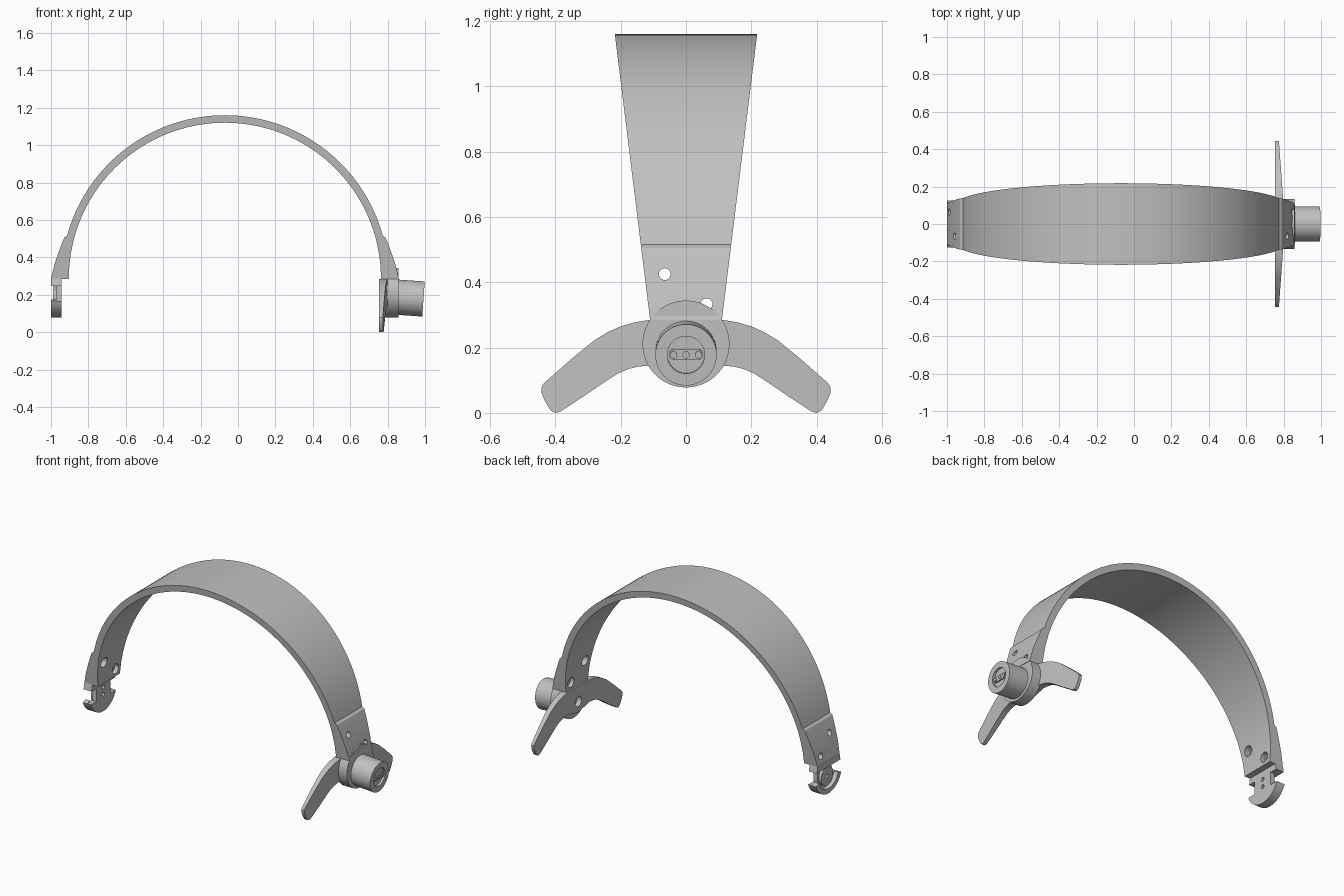
import bpy, bmesh, math
from mathutils import Matrix, Vector

if "Cube" in bpy.data.objects:
    bpy.data.objects.remove(bpy.data.objects["Cube"])

grey = bpy.data.materials.new("light grey")
grey.diffuse_color = (0.53, 0.53, 0.53, 1)
grey.use_nodes = True
grey.node_tree.nodes["Principled BSDF"].inputs["Base Color"].default_value = grey.diffuse_color


def finish(name, bm):
    bmesh.ops.recalc_face_normals(bm, faces=bm.faces)
    me = bpy.data.meshes.new(name)
    bm.to_mesh(me)
    bm.free()
    me.materials.append(grey)
    ob = bpy.data.objects.new(name, me)
    bpy.context.collection.objects.link(ob)
    return ob


def loft(name, rings):
    """Closed four-sided cross-sections joined in sequence, capped at the ends."""
    bm = bmesh.new()
    vs = [[bm.verts.new(p) for p in r] for r in rings]
    for a, b in zip(vs, vs[1:]):
        for i in range(4):
            j = (i + 1) % 4
            bm.faces.new((a[i], a[j], b[j], b[i]))
    bm.faces.new(vs[0])
    bm.faces.new(vs[-1])
    return finish(name, bm)


def prism(name, outline, x0, x1):
    """Outline in (y, z), extruded along x."""
    bm = bmesh.new()
    f = bm.faces.new([bm.verts.new((x0, y, z)) for y, z in outline])
    g = bmesh.ops.extrude_face_region(bm, geom=[f])["geom"]
    bmesh.ops.translate(bm, vec=(x1 - x0, 0, 0),
                        verts=[v for v in g if isinstance(v, bmesh.types.BMVert)])
    return finish(name, bm)


def disc(name, x0, x1, y, z, r, seg=48):
    """Cylinder along x."""
    bm = bmesh.new()
    m = Matrix.Translation(((x0 + x1) / 2, y, z)) @ Matrix.Rotation(math.pi / 2, 4, 'Y')
    bmesh.ops.create_cone(bm, cap_ends=True, segments=seg, radius1=r, radius2=r,
                          depth=x1 - x0, matrix=m)
    return finish(name, bm)


def cut(ob, cutter):
    mod = ob.modifiers.new("cut", 'BOOLEAN')
    mod.operation = 'DIFFERENCE'
    mod.solver = 'EXACT'
    mod.object = cutter
    bpy.context.view_layer.objects.active = ob
    bpy.ops.object.modifier_apply(modifier=mod.name)
    bpy.data.objects.remove(cutter, do_unlink=True)


# Headband: arch with thickened outer pads at both ends, narrowing downwards
CX, CZ, RO, RI = -0.07, 0.285, 0.875, 0.835
half = lambda z: 0.11 + 0.1234 * (z - CZ)
pad = [(0.93, 0.285), (0.912, 0.36), (0.892, 0.42), (0.870, 0.48),
       (0.859, 0.505), (0.844, 0.515)]
right = [((x, z), (math.sqrt(RI**2 - (z - CZ)**2), z)) for x, z in pad]
left = [((-o[0], o[1]), (-i[0], i[1])) for o, i in reversed(right)]
arc = []
for k in range(65):
    t = math.radians(18 + 144 * k / 64)
    c, s = math.cos(t), math.sin(t)
    arc.append(((RO * c, CZ + RO * s), (RI * c, CZ + RI * s)))
rings = []
for (ox, oz), (ix, iz) in right + arc + left:
    ho, hi = half(oz), half(iz)
    rings.append([(CX + ox, -ho, oz), (CX + ox, ho, oz), (CX + ix, hi, iz), (CX + ix, -hi, iz)])
band = loft("headband", rings)

# Screw holes, countersunk from the inside, through both ends
for y, z in ((-0.065, 0.425), (0.063, 0.333)):
    cut(band, disc("cutter", CX - 0.96, CX + 0.96, y, z, 0.018, 32))
    cut(band, disc("cutter", CX - 0.86, CX + 0.86, y, z, 0.031, 32))

# Right end: two curved wings lofted from stations (y, z top, y, z bottom)
st = [(0, 0.285, 0, 0.12), (0.11, 0.285, 0.11, 0.145), (0.155, 0.278, 0.145, 0.142),
      (0.2, 0.265, 0.175, 0.135), (0.24, 0.247, 0.21, 0.12), (0.28, 0.223, 0.25, 0.094),
      (0.35, 0.166, 0.31, 0.053), (0.40, 0.122, 0.36, 0.02), (0.435, 0.091, 0.385, 0.004),
      (0.443, 0.078, 0.40, 0.0), (0.442, 0.06, 0.413, 0.006), (0.436, 0.045, 0.422, 0.018)]
st = [(-a, b, -c, d) for a, b, c, d in reversed(st[1:])] + st
xo = lambda y: 0.80 - 0.025 * max(0, abs(y) - 0.1) / 0.34
wings = loft("wing_lever", [[(0.755, a, b), (xo(a), a, b), (xo(c), c, d), (0.755, c, d)]
                            for a, b, c, d in st])
cut(wings, disc("cutter", 0.70, 0.785, 0, 0.19, 0.032, 32))

# Right hub plate
hub = disc("right_hub", 0.787, 0.857, 0, 0.211, 0.133, 64)

# Knob with a recessed face, slotted bar and three studs, tilted slightly down
knob = disc("knob", -0.03, 0.137, 0, 0, 0.094, 64)
cut(knob, disc("cutter", 0.122, 0.2, 0, 0, 0.057, 48))
bar_pts = []
for side in (1, -1):
    for k in range(9):
        t = math.radians(-90 + 180 * k / 8)
        bar_pts.append((side * (0.037 + 0.016 * math.cos(t)), side * 0.016 * math.sin(t)))
bar = prism("knob_bar", bar_pts, 0.115, 0.131)
studs = [disc("knob_stud", 0.12, 0.136, y, 0, 0.011, 20) for y in (-0.038, 0, 0.038)]
for ob in [knob, bar] + studs:
    ob.location = (0.855, 0, 0.187)
    ob.rotation_euler = (0, math.radians(4), 0)

# Left end: anchor-shaped plate with side notches
HZ, HR = 0.211, 0.133
low = [math.radians(-20 - 140 * k / 32) for k in range(33)]
outline = [(-0.11, 0.288), (0.11, 0.288), (0.118, 0.247), (0.07, 0.247), (0.07, 0.166)]
outline += [(HR * math.cos(t), HZ + HR * math.sin(t)) for t in low]
outline += [(-0.07, 0.166), (-0.07, 0.247), (-0.118, 0.247)]
anchor = prism("left_anchor_plate", outline, -0.972, -0.944)
for z in (0.232, 0.185):
    cut(anchor, disc("cutter", -1.1, -0.9, 0, z, 0.012, 20))

# Raised crescent rim, upper tab and centre boss on the outside of the plate
loft("left_crescent_rim", [[(x, r * math.cos(t), HZ + r * math.sin(t))
                            for x, r in ((-1, HR), (-0.97, HR), (-0.97, 0.103), (-1, 0.103))]
                           for t in low])
prism("left_upper_tab", [(-0.11, 0.288), (0.11, 0.288), (0.118, 0.247), (-0.118, 0.247)],
      -1.0, -0.97)
boss = disc("left_boss", -0.99, -0.965, 0, 0.185, 0.06, 40)
cut(boss, disc("cutter", -1.1, -0.9, 0, 0.185, 0.012, 20))

# Smooth the curved walls, keep the edges sharp
for ob in bpy.context.collection.objects:
    ob.select_set(True)
    bpy.context.view_layer.objects.active = ob
bpy.ops.object.shade_smooth_by_angle(angle=math.radians(30))
